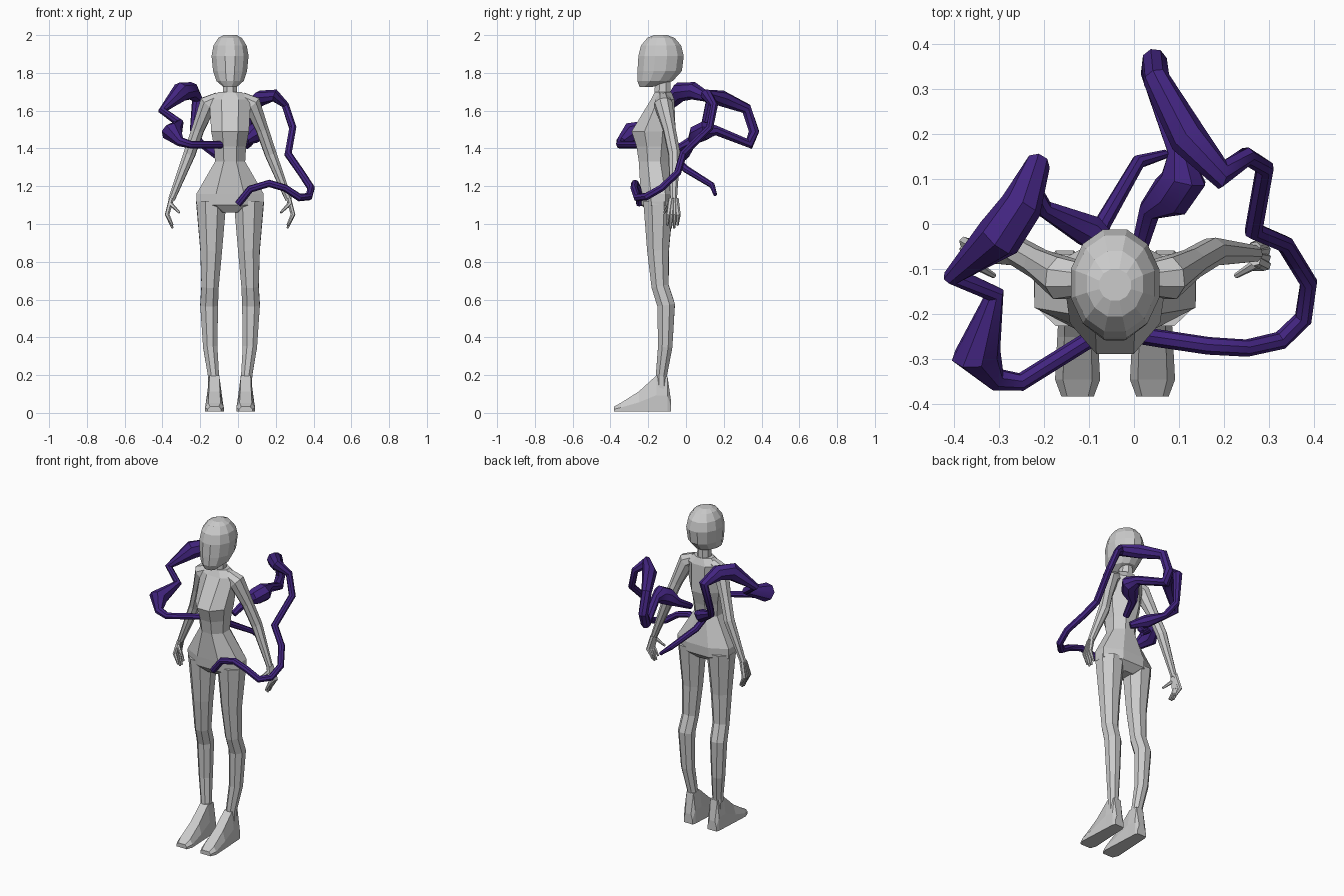
import bpy, bmesh
from math import cos, sin, pi, sqrt
from mathutils import Vector

CX = -0.042  # the figure stands slightly left of centre

purple = bpy.data.materials.new("purple")
purple.diffuse_color = (0.055, 0.018, 0.216, 1)


def skin(bm, rings):
    """Join a list of point rings into a capped skin."""
    vs = [[bm.verts.new(p) for p in r] for r in rings]
    n = len(vs[0])
    for a, b in zip(vs, vs[1:]):
        for i in range(n):
            j = (i + 1) % n
            bm.faces.new((a[i], a[j], b[j], b[i]))
    bm.faces.new(vs[0][::-1])
    bm.faces.new(vs[-1])


def level(sections, n):
    """Horizontal rings from (y_front, y_back, z, half_width)."""
    k = 1 / cos(pi / n)
    angles = [2 * pi * (i + .5) / n for i in range(n)]
    return [[Vector((w * k * cos(a), (yf + yb) / 2 + (yb - yf) / 2 * k * sin(a), z))
             for a in angles] for yf, yb, z, w in sections]


def tube(path, n):
    """Rings across a path of (x, y, z, radius)."""
    pts = [Vector(p[:3]) for p in path]
    out, side = [], None
    for i, p in enumerate(pts):
        d0 = (p - pts[max(i - 1, 0)]).normalized()
        d1 = (pts[min(i + 1, len(pts) - 1)] - p).normalized()
        t = (d0 + d1).normalized()
        side = t.orthogonal() if side is None else side - t * side.dot(t)
        side.normalize()
        up = t.cross(side)
        r = path[i][3]
        if d0.length and d1.length:  # keep thickness through bends
            r *= min(1.2, 1 / sqrt(max(.2, (1 + d0.dot(d1)) / 2)))
        angles = [2 * pi * (k + .5) / n for k in range(n)]
        out.append([p + r * (side * cos(a) + up * sin(a)) for a in angles])
    return out


def part(name, skins, mirror=False, x=CX):
    bm = bmesh.new()
    for s in skins:
        skin(bm, s)
    bmesh.ops.recalc_face_normals(bm, faces=bm.faces)
    me = bpy.data.meshes.new(name)
    bm.to_mesh(me)
    bm.free()
    ob = bpy.data.objects.new(name, me)
    bpy.context.collection.objects.link(ob)
    ob.location.x = x
    if mirror:
        ob.modifiers.new("mirror", 'MIRROR').use_mirror_merge = False
    return ob


def tentacle(name, path, swellings):
    """Thin tube along a path, with a radius given only where it swells."""
    ob = part(name, [tube([(*p, swellings.get(i, .019)) for i, p in enumerate(path)], 8)], x=0)
    ob.data.materials.append(purple)
    bpy.ops.object.select_all(action='DESELECT')
    ob.select_set(True)
    bpy.context.view_layer.objects.active = ob
    bpy.ops.object.shade_smooth_by_angle(angle=pi / 5)


# Head and neck
part("head", [level([
    (-.245, -.18, 1.725, .035), (-.258, -.07, 1.757, .072), (-.257, -.022, 1.81, .09),
    (-.252, -.012, 1.89, .098), (-.238, -.026, 1.945, .088), (-.205, -.06, 1.985, .062),
    (-.17, -.1, 2, .035)], 12)])
part("neck", [level([(-.17, -.08, 1.66, .04), (-.16, -.085, 1.8, .032)], 8)])

# Torso and hips
part("torso", [level([
    (-.2, -.1, 1.06, .07), (-.235, -.058, 1.1, .178), (-.24, -.055, 1.16, .178),
    (-.25, -.088, 1.33, .08), (-.262, -.075, 1.41, .085), (-.288, -.055, 1.49, .1),
    (-.185, -.062, 1.66, .11), (-.165, -.078, 1.7, .06)], 8)])

# Legs
part("legs", [tube([
    (.085, -.13, .06, .033), (.088, -.13, .2, .032), (.105, -.11, .35, .041),
    (.111, -.105, .57, .05), (.106, -.137, .67, .049), (.1, -.148, .86, .062),
    (.1, -.146, 1.12, .086)], 8)], True)

# Feet: slices along y of (y, half_width, height), narrower at the top
foot = [[Vector((.083 + s * w, y, z * h + .008)) for s, z in
         ((-1, 0), (1, 0), (1, .45), (.65, 1), (-.65, 1), (-1, .45))]
        for y, w, h in ((-.08, .03, .06), (-.098, .037, .185), (-.157, .04, .19),
                        (-.25, .045, .105), (-.345, .05, .045), (-.382, .036, .025))]
part("feet", [foot], True)

# Arms
part("arms", [tube([
    (.06, -.122, 1.665, .036), (.118, -.12, 1.635, .047), (.17, -.088, 1.5, .035),
    (.215, -.062, 1.37, .033), (.31, -.066, 1.13, .019)], 8)], True)

# Hands: four evenly fanned fingers with flat palm pieces, and a thumb
fingers = [tube([(.31, -.066 + .009 * k, 1.135, .014), (.333, -.066 + .017 * k, 1.05, .012),
                 (.304, -.072 + .018 * k, .975 + .008 * k * k, .006)], 6)
           for k in (-1.5, -.5, .5, 1.5)]
thumb = tube([(.318, -.085, 1.11, .012), (.268, -.115, 1.06, .006)], 6)
part("hands", [thumb] + fingers, True)

# Tentacles growing from the back
tentacle("left_tentacle", [
    (-.03, -.07, 1.35), (-.1, -.015, 1.375), (-.2, .035, 1.43), (-.235, .095, 1.5),
    (-.215, .13, 1.66), (-.25, .04, 1.705), (-.3, -.03, 1.7), (-.4, -.115, 1.6),
    (-.31, -.155, 1.535), (-.35, -.29, 1.485), (-.305, -.345, 1.435), (-.25, -.35, 1.42),
    (-.085, -.247, 1.42)],
    {1: .038, 4: .024, 5: .045, 6: .05, 9: .05, 10: .024})
tentacle("right_tentacle", [
    (.01, -.06, 1.39), (.035, .03, 1.44), (.08, .06, 1.475), (.11, .1, 1.495),
    (.1, .16, 1.495), (.045, .335, 1.425), (.045, .36, 1.49), (.05, .32, 1.61),
    (.12, .19, 1.665), (.195, .11, 1.68), (.25, .15, 1.63), (.29, .125, 1.51),
    (.265, -.015, 1.37), (.335, -.045, 1.27), (.387, -.13, 1.19), (.375, -.21, 1.145),
    (.325, -.258, 1.14), (.25, -.275, 1.19), (.165, -.27, 1.215), (.065, -.255, 1.185),
    (0, -.245, 1.105)],
    {1: .025, 2: .05, 3: .048, 4: .026, 5: .026, 6: .027, 7: .027, 8: .042, 9: .028})
tentacle("lower_tentacle", [
    (-.09, -.05, 1.34), (-.07, 0, 1.29), (.01, .138, 1.205), (.07, .155, 1.155)],
    {2: .015, 3: .01})
